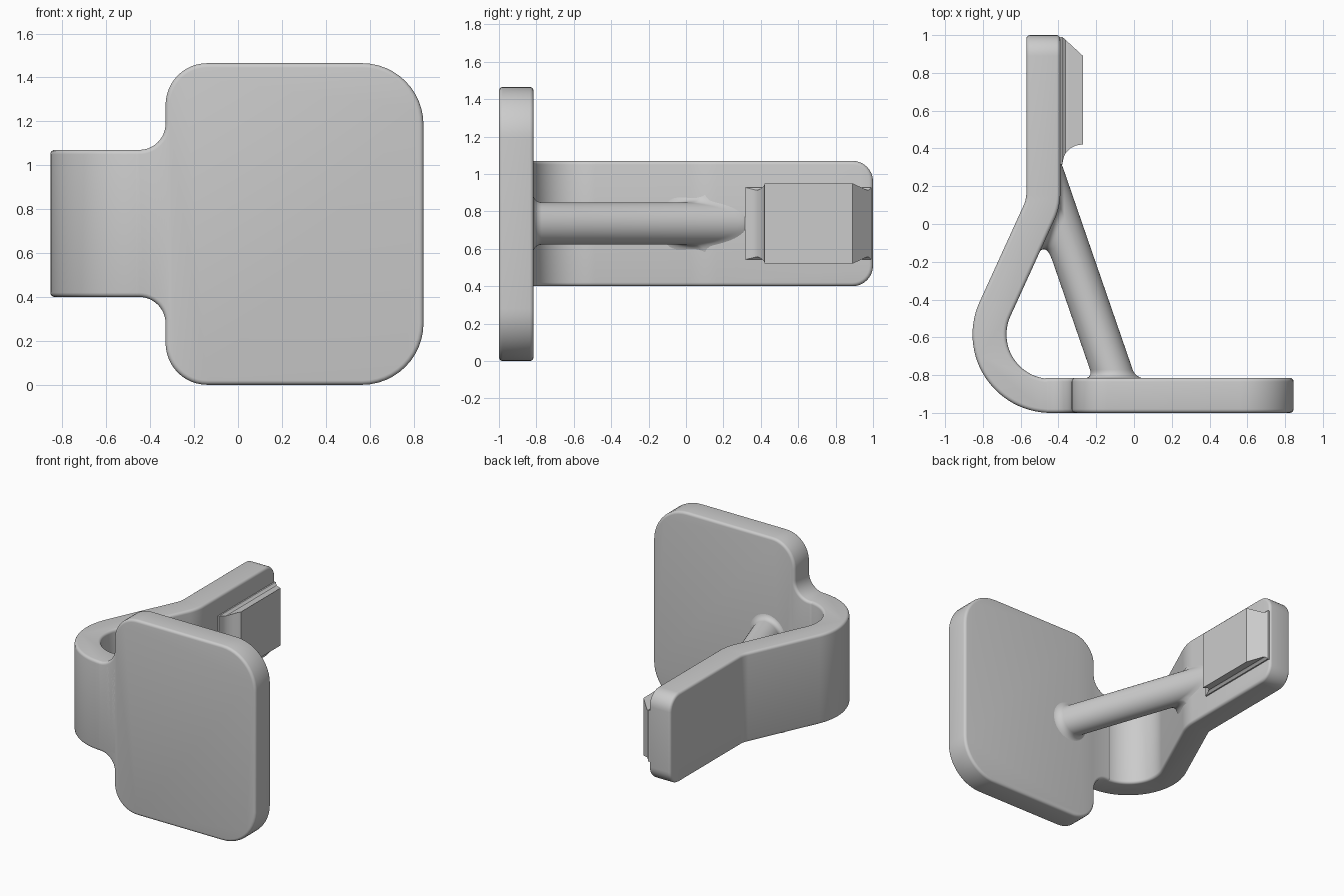
import bpy, bmesh
from math import sin, cos, pi, radians, sqrt
from mathutils import Vector

old = bpy.data.objects.get("Cube")
if old:
    bpy.data.objects.remove(old, do_unlink=True)

grey = bpy.data.materials.new("plain grey")
grey.use_nodes = True
grey.diffuse_color = (0.6, 0.6, 0.6, 1)
grey.node_tree.nodes["Principled BSDF"].inputs["Base Color"].default_value = (0.6, 0.6, 0.6, 1)

MID = 0.735                      # height of the centre plane
LEAN = radians(24.6)             # lean of the strap's straight part


def arc(cx, cy, r, a0, a1, n=12):
    angles = [radians(a0 + (a1 - a0) * i / n) for i in range(n + 1)]
    return [(cx + r * cos(a), cy + r * sin(a)) for a in angles]


def prism(points, place, lo, hi):
    """Extrude a closed 2D outline between two depths."""
    bm = bmesh.new()
    rings = [[bm.verts.new(place(u, v, d)) for u, v in points] for d in (lo, hi)]
    bm.faces.new(rings[0])
    bm.faces.new(rings[1])
    bridge(bm, rings)
    return bm


def bridge(bm, rings):
    n = len(rings[0])
    for a, b in zip(rings, rings[1:]):
        for i in range(n):
            j = (i + 1) % n
            bm.faces.new((a[i], a[j], b[j], b[i]))


def finish(bm, name, round_edges=0.0, angle=35):
    bmesh.ops.recalc_face_normals(bm, faces=bm.faces)
    mesh = bpy.data.meshes.new(name)
    bm.to_mesh(mesh)
    bm.free()
    obj = bpy.data.objects.new(name, mesh)
    bpy.context.collection.objects.link(obj)
    mesh.materials.append(grey)
    bpy.ops.object.select_all(action='DESELECT')
    obj.select_set(True)
    bpy.context.view_layer.objects.active = obj
    if round_edges:
        mod = obj.modifiers.new("rounded edges", 'BEVEL')
        mod.width = round_edges
        mod.segments = 4
        mod.limit_method = 'ANGLE'
        mod.angle_limit = radians(40)
        mod.use_clamp_overlap = False
        bpy.ops.object.modifier_apply(modifier=mod.name)
    bpy.ops.object.shade_smooth_by_angle(angle=radians(angle))
    return obj


# Front plate with a filleted neck towards the strap
outline = [(-0.48, 0.40)]
outline += arc(-0.45, 0.28, 0.12, 90, 0)
outline += arc(-0.14, 0.19, 0.19, 180, 270)
outline += arc(0.565, 0.28, 0.28, 270, 360)
outline += arc(0.565, 1.185, 0.28, 0, 90)
outline += arc(-0.14, 1.275, 0.19, 90, 180)
outline += arc(-0.45, 1.19, 0.12, 0, -90)
outline += [(-0.48, 1.07)]
finish(prism(outline, lambda u, v, d: (u, d, v), -1, -0.815), "front_plate", 0.02)

# Bent strap: loop, leaning run and straight arm
lean = 24.6
outer = [(-0.3, -1)] + arc(-0.44, -0.585, 0.415, 270, 180 - lean, 28)
outer += arc(-0.73, 0.165, 0.16, -lean, 0, 8) + [(-0.57, 1)]
inner = [(-0.3, -0.815)] + arc(-0.44, -0.585, 0.235, 270, 180 - lean, 28)
inner += arc(-0.73, 0.165, 0.34, -lean, 0, 8) + [(-0.39, 1)]
bm = prism(outer + inner[::-1], lambda u, v, d: (u, v, d), 0.40, 1.07)
ends = [e for e in bm.edges
        if all(v.co.y > 0.99 for v in e.verts) and abs(e.verts[0].co.z - e.verts[1].co.z) < 0.01]
bmesh.ops.recalc_face_normals(bm, faces=bm.faces)
bmesh.ops.bevel(bm, geom=ends, offset=0.11, segments=8, profile=0.5, affect='EDGES')
finish(bm, "bent_strap", 0.02)

# Slanted rod, flared at the plate and filleted into the strap
SLOPE, R, SIDES = 0.345, 0.113, 48


def rod_point(a, y, extra=0.0):
    r = R + extra
    return Vector((-0.386 - SLOPE * y + r * cos(a), y, MID + r * sin(a)))


def strap_fillet(a, t):
    """Quadratic curve from the rod's side to the strap's inner face."""
    x0 = -0.11 + R * cos(a)
    y = (x0 + 0.155) / 0.803
    normal = Vector((cos(LEAN), -sin(LEAN), 0))
    if y > 0.094:
        y = (x0 + 0.114) / SLOPE
        normal = Vector((1, 0, 0))
    hit = rod_point(a, y)
    inside = max(0.0, -cos(a)) ** 2
    start = rod_point(a, y - 0.06 - 0.05 * inside)
    out = Vector((cos(a), 0, sin(a)))
    out -= normal * out.dot(normal)
    end = hit + out * (0.045 + 0.2 * inside) - normal * 0.01
    return start * (1 - t) ** 2 + hit * 2 * t * (1 - t) + end * t * t


bm = bmesh.new()
turn = [2 * pi * i / SIDES for i in range(SIDES)]
rings = []
for i in range(7):
    p = pi / 2 * i / 6
    rings.append([bm.verts.new(rod_point(a, -0.817 + 0.045 * (1 - cos(p)), 0.045 * (1 - sin(p))))
                  for a in turn])
for i in range(9):
    rings.append([bm.verts.new(strap_fillet(a, i / 8)) for a in turn])
bridge(bm, rings)
bm.faces.new(rings[0])
finish(bm, "slanted_rod", angle=60)

# Catch block: undercut sides, sloped tip, hollow heel
bm = bmesh.new()
rings = []
STEPS = 12
for i in range(STEPS + 1):
    x = -0.38 + 0.11 * i / STEPS
    s = i / STEPS
    half = 0.168 + 0.047 * s + 0.025 * max(0, 1 - s / 0.25) ** 2
    heel = 0.315 + sqrt(max(0, 0.105 ** 2 - min(0, x + 0.275) ** 2))
    tip = 1 - (x + 0.39) * 0.917
    if i == 0:                   # root sunk into the strap
        rings.append([bm.verts.new((-0.41, y, MID + z))
                      for y, z in ((heel, -half), (tip, -half), (tip, half), (heel, half))])
    rings.append([bm.verts.new((x, y, MID + z))
                  for y, z in ((heel, -half), (tip, -half), (tip, half), (heel, half))])
bridge(bm, rings)
bm.faces.new(rings[0])
bm.faces.new(rings[-1])
finish(bm, "catch_block", angle=30)
